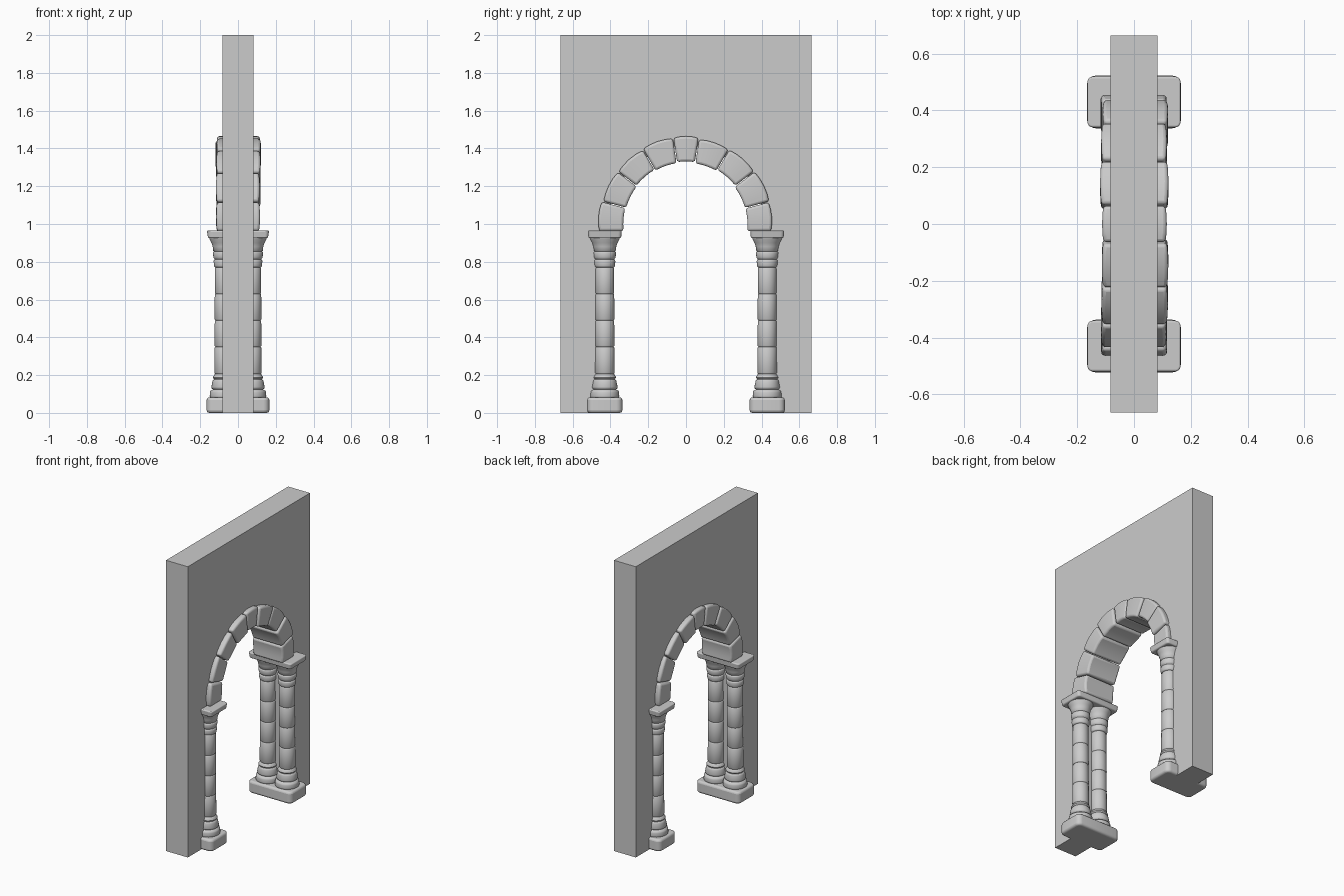
import bpy, bmesh, math, random
from mathutils import Vector

if "Cube" in bpy.data.objects:
    bpy.data.objects.remove(bpy.data.objects["Cube"])

random.seed(4)
CENTRE_Z = 1.0          # arch centre height
COL_Y = 0.43            # column row distance from the middle
COL_X = 0.073           # column offset from wall centre plane


def finish(bm, name, angle=40, bevel=0.0):
    bmesh.ops.recalc_face_normals(bm, faces=bm.faces)
    me = bpy.data.meshes.new(name)
    bm.to_mesh(me)
    bm.free()
    ob = bpy.data.objects.new(name, me)
    bpy.context.collection.objects.link(ob)
    if bevel:
        mod = ob.modifiers.new("worn_edges", 'BEVEL')
        mod.width, mod.segments = bevel, 3
        mod.limit_method, mod.angle_limit = 'ANGLE', math.radians(35)
    bpy.context.view_layer.objects.active = ob
    bpy.ops.object.select_all(action='DESELECT')
    ob.select_set(True)
    bpy.ops.object.shade_smooth_by_angle(angle=math.radians(angle))
    return ob


def slab(name, y, z0, z1, hx, hy, corner, bevel, taper=1.0):
    """Block with rounded plan corners and softened edges."""
    bm = bmesh.new()
    bmesh.ops.create_cube(bm, size=1)
    for v in bm.verts:
        k = taper if v.co.z < 0 else 1.0
        v.co = Vector((v.co.x * 2 * hx * k, y + v.co.y * 2 * hy * k,
                       z1 if v.co.z > 0 else z0))
    upright = [e for e in bm.edges
               if abs(e.verts[0].co.z - e.verts[1].co.z) > 1e-4]
    bmesh.ops.bevel(bm, geom=upright, offset=corner, segments=4,
                    profile=0.5, affect='EDGES')
    return finish(bm, name, 60, bevel)


def lathe(name, profile, x, y, sides=28):
    """Revolve (radius, z) pairs around a vertical axis."""
    bm = bmesh.new()
    rings = []
    for r, z in profile:
        rings.append([bm.verts.new((x + r * math.cos(2 * math.pi * i / sides),
                                    y + r * math.sin(2 * math.pi * i / sides), z))
                      for i in range(sides)])
    for a, b in zip(rings, rings[1:]):
        for i in range(sides):
            j = (i + 1) % sides
            bm.faces.new((a[i], a[j], b[j], b[i]))
    bm.faces.new(rings[0])
    bm.faces.new(rings[-1])
    return finish(bm, name, 50)


def drum(r0, r1, z0, z1, soft=0.008, groove=0.006):
    """Profile of one stone drum with rounded lips."""
    return [(r0 - groove, z0), (r0 - 0.002, z0 + soft * 0.4), (r0, z0 + soft),
            (r1, z1 - soft), (r1 - 0.002, z1 - soft * 0.4), (r1 - groove, z1)]


def voussoir(name, a0, a1, r_in, r_out, x0, x1, flat_foot=None):
    """Wedge stone of the arch, swept between two angles (degrees)."""
    bm = bmesh.new()
    sections, steps = [], 4
    for k in range(steps + 1):
        t = k / steps
        a = math.radians(a0 + (a1 - a0) * t)
        swell = 0.004 * math.sin(math.pi * t)
        ring = []
        for r, x in ((r_in, x0 - swell), (r_out + swell, x0 - swell),
                     (r_out + swell, x1 + swell), (r_in, x1 + swell)):
            z = CENTRE_Z + r * math.sin(a)
            if flat_foot and k == 0:
                z = 0.962
            ring.append(bm.verts.new((x, r * math.cos(a), z)))
        sections.append(ring)
    for a, b in zip(sections, sections[1:]):
        for i in range(4):
            j = (i + 1) % 4
            bm.faces.new((a[i], a[j], b[j], b[i]))
    bm.faces.new(sections[0])
    bm.faces.new(sections[-1])
    return finish(bm, name, 50, 0.013)


# wall with an arched doorway
HALF_T, HALF_W, OPEN_R = 0.083, 0.664, 0.43
outline = [(-HALF_W, 0), (-HALF_W, 2), (HALF_W, 2), (HALF_W, 0), (0.44, 0), (0.44, 0.94)]
outline += [(0.41 * math.cos(math.pi * i / 24), CENTRE_Z + 0.41 * math.sin(math.pi * i / 24))
            for i in range(25)]
outline += [(-0.44, 0.94), (-0.44, 0)]
bm = bmesh.new()
face = bm.faces.new([bm.verts.new((-HALF_T, y, z)) for y, z in outline])
ext = bmesh.ops.extrude_face_region(bm, geom=[face])
for v in ext["geom"]:
    if isinstance(v, bmesh.types.BMVert):
        v.co.x = HALF_T
finish(bm, "wall", 20)

# column profile: base mouldings, four shaft drums, necking and flared capital
column = drum(0.077, 0.075, 0.075, 0.122, 0.014, 0.012)
column += drum(0.068, 0.062, 0.125, 0.178, 0.012, 0.008)
column += drum(0.060, 0.055, 0.180, 0.205)
for z0, z1, r in ((0.207, 0.35, 0.052), (0.35, 0.49, 0.051),
                  (0.49, 0.63, 0.051), (0.63, 0.77, 0.050)):
    column += drum(r, r - 0.001, z0, z1, 0.006, 0.004)
column += drum(0.054, 0.056, 0.771, 0.812)
column += drum(0.057, 0.060, 0.815, 0.855)
column += [(0.058, 0.858), (0.061, 0.88), (0.067, 0.90), (0.077, 0.918), (0.08, 0.93)]

for side, s in (("left", -1), ("right", 1)):
    slab("plinth_" + side, s * COL_Y, 0.0, 0.082, 0.166, 0.093, 0.032, 0.014)
    slab("abacus_" + side, s * COL_Y, 0.925, 0.965, 0.165, 0.09, 0.018, 0.007, 0.96)
    for part, c in (("front", -1), ("back", 1)):
        lathe(f"column_{side}_{part}", column, c * COL_X, s * COL_Y)

# arch ring of nine stones, springers standing flat on the abaci
joints = [-5, 15, 37.5, 60, 81.5, 98.5, 120, 142.5, 165, 185]
for i, (a0, a1) in enumerate(zip(joints, joints[1:])):
    j = lambda d: random.uniform(-d, d)
    args = (0.328 + j(0.005), 0.457 + j(0.006), -0.112 + j(0.006), 0.114 + j(0.004))
    if i == 8:
        voussoir(f"arch_stone_{i + 1}", a1, a0 + 0.3, *args, flat_foot=True)
    else:
        voussoir(f"arch_stone_{i + 1}", a0 + 0.3, a1 - 0.3, *args, flat_foot=(i == 0))
